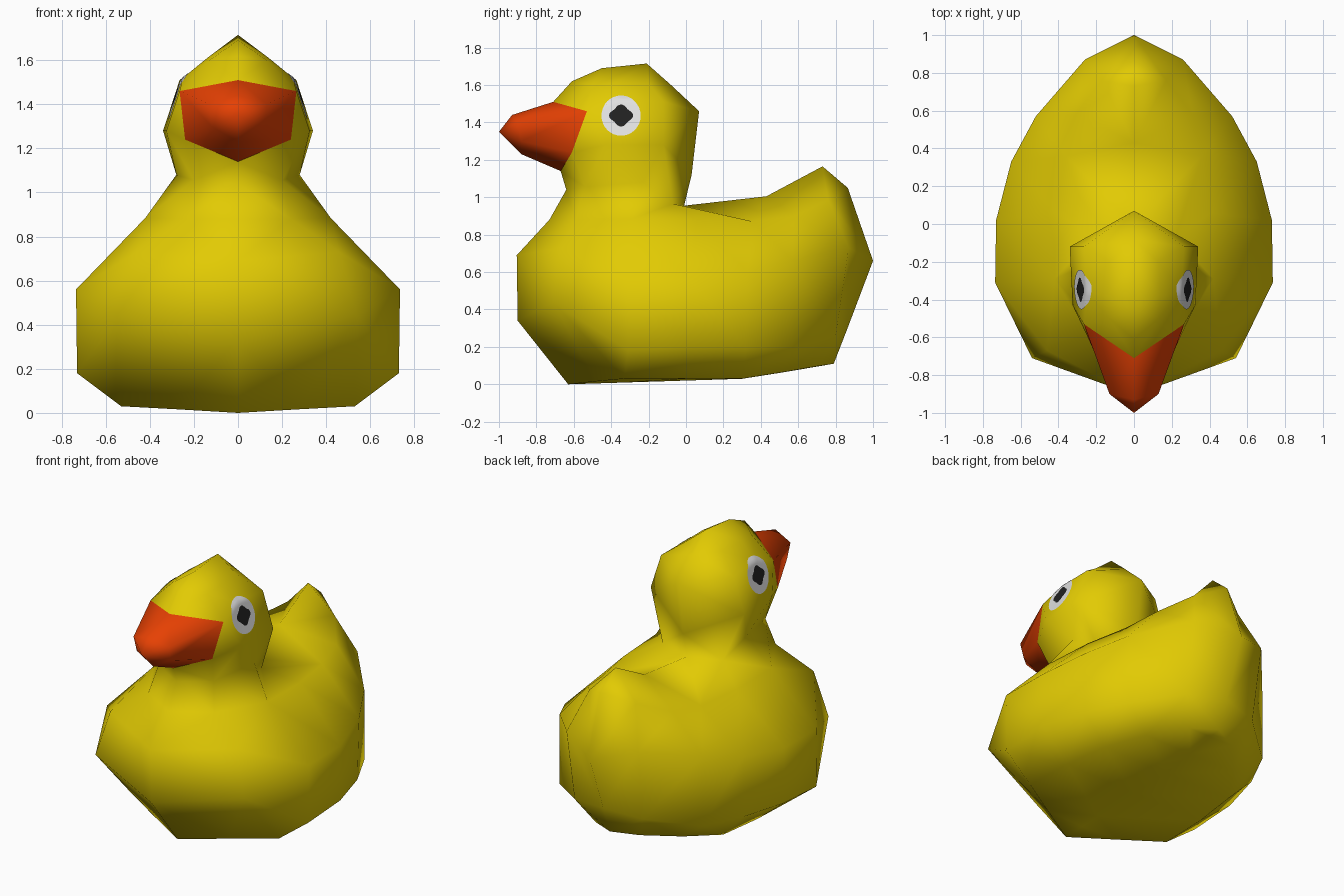
import bpy, bmesh, math
from mathutils import Vector
from mathutils.bvhtree import BVHTree

if "Cube" in bpy.data.objects:
    bpy.data.objects.remove(bpy.data.objects["Cube"])


def material(name, rgb):
    m = bpy.data.materials.new(name)
    m.diffuse_color = (*rgb, 1)
    m.use_nodes = True
    m.node_tree.nodes["Principled BSDF"].inputs["Base Color"].default_value = m.diffuse_color
    return m


YELLOW = material("yellow", (0.76, 0.595, 0.001))
ORANGE = material("orange", (0.79, 0.052, 0.001))
WHITE = material("white", (0.75, 0.75, 0.75))
BLACK = material("black", (0.015, 0.015, 0.015))


def loft(bm, rows, skip=()):
    """Skin rows of points (listed front to back), merging repeated points."""
    seen = {tuple(round(k, 4) for k in v.co): v for v in bm.verts}

    def vert(p):
        key = tuple(round(k, 4) for k in p)
        if key not in seen:
            seen[key] = bm.verts.new(p)
        return seen[key]

    for r in range(len(rows) - 1):
        for c in range(len(rows[r]) - 1):
            if (r, c) in skip:
                continue
            quad = [rows[r][c], rows[r][c + 1], rows[r + 1][c + 1], rows[r + 1][c]]
            vs = list(dict.fromkeys(vert(p) for p in quad))
            if len(vs) > 2:
                bm.faces.new(vs)


def finish(name, bm, mat):
    """Turn a right-hand half into a smooth mirrored object."""
    for f in bm.faces:
        f.smooth = True
    me = bpy.data.meshes.new(name)
    bm.to_mesh(me)
    bm.free()
    me.materials.append(mat)
    ob = bpy.data.objects.new(name, me)
    bpy.context.collection.objects.link(ob)
    ob.modifiers.new("mirror", 'MIRROR').merge_threshold = 0.001
    return ob


# Body: half rings from the underside up to the neck and tail ridge
bottom = [(0, -.63, 0), (.27, -.48, .016), (.53, -.33, .03), (.52, 0, .03),
          (.48, .3, .03), (.34, .52, .065), (.16, .71, .098), (0, .79, .11)]
keel = [(0, y, max(.0316 * (y + .63), .03 + .17 * (y - .32))) for x, y, z in bottom]
keel[-1] = bottom[-1]
low = [(0, -.90, .34), (.54, -.71, .44), (.73, -.31, .18), (.73, .02, .2),
       (.645, .32, .2), (.52, .57, .2), (.25, .80, .26), (0, .86, .29)]
mid = [(0, -.905, .69), (.46, -.67, .73), (.735, -.31, .56), (.73, .02, .56),
       (.65, .33, .6), (.52, .57, .66), (.26, .87, .73), (0, 1, .66)]
shoulder = [(0, -.73, .88), (.24, -.59, .88), (.42, -.29, .885), (.41, .06, .875),
            (.36, .36, .87), (.31, .58, .9), (.17, .76, .985), (0, .865, 1.05)]
crest = [(0, -.64, 1.04), (.2, -.54, 1.055), (.28, -.23, 1.08), (.22, -.07, .965),
         (0, -.01, .955), (0, .43, 1.005), (0, .73, 1.165), (0, .865, 1.05)]

# Head: continues from the front of the crest ring
cheek = [(0, -.67, 1.14), (.24, -.61, 1.24), (.325, -.43, 1.28), (.34, -.12, 1.28), (0, .03, 1.12)]
brow = [(0, -.71, 1.51), (.265, -.53, 1.46), (.25, -.36, 1.52), (.265, -.12, 1.51), (0, .07, 1.46)]
crown = [(0, -.61, 1.62), (.13, -.5, 1.6), (.14, -.38, 1.61), (.13, -.2, 1.61), (0, -.08, 1.6)]
top = [(0, -.61, 1.62), (0, -.45, 1.69), (0, -.45, 1.69), (0, -.21, 1.715), (0, -.08, 1.6)]

bm = bmesh.new()
loft(bm, [keel, bottom, low, mid, shoulder, crest])
loft(bm, [crest[:5], cheek, brow, crown, top], skip={(1, 0)})  # opening for the beak
bmesh.ops.triangulate(bm, faces=bm.faces[:])
surface = BVHTree.FromBMesh(bm)
finish("body_and_head", bm, YELLOW)

# Beak: rows from lower to upper edge, each from tip to base
tip = (0, -1, 1.35)
bm = bmesh.new()
loft(bm, [[tip, (0, -.88, 1.23), cheek[0]],
          [tip, (.12, -.88, 1.3), cheek[1]],
          [tip, (.13, -.9, 1.4), brow[1]],
          [tip, (0, -.93, 1.44), brow[0]]])
finish("beak", bm, ORANGE)


# Eyes: thin discs draped over the side of the head
def eye_disc(name, ry, rz, lift, mat, wobble=0):
    def point(radius, a):
        k = radius * (1 + wobble * math.cos(4 * a))
        start = Vector((1, -.347 + k * ry * math.cos(a), 1.435 + k * rz * math.sin(a)))
        hit, normal, _, _ = surface.ray_cast(start, Vector((-1, 0, 0)))
        return tuple(hit + normal * lift)

    n = 32
    centre = point(0, 0)
    rows = []
    for i in range(n + 1):
        a = 2 * math.pi * (i % n) / n
        rows.append([centre] + [point(k / 8, a) for k in range(1, 9)])
    bm = bmesh.new()
    loft(bm, rows[::-1])
    for f in bm.faces:
        f.normal_update()
        if f.normal.x < 0:
            f.normal_flip()
    finish(name, bm, mat)


eye_disc("eye_white", .105, .107, .003, WHITE)
eye_disc("pupil", .058, .053, .006, BLACK, .12)
